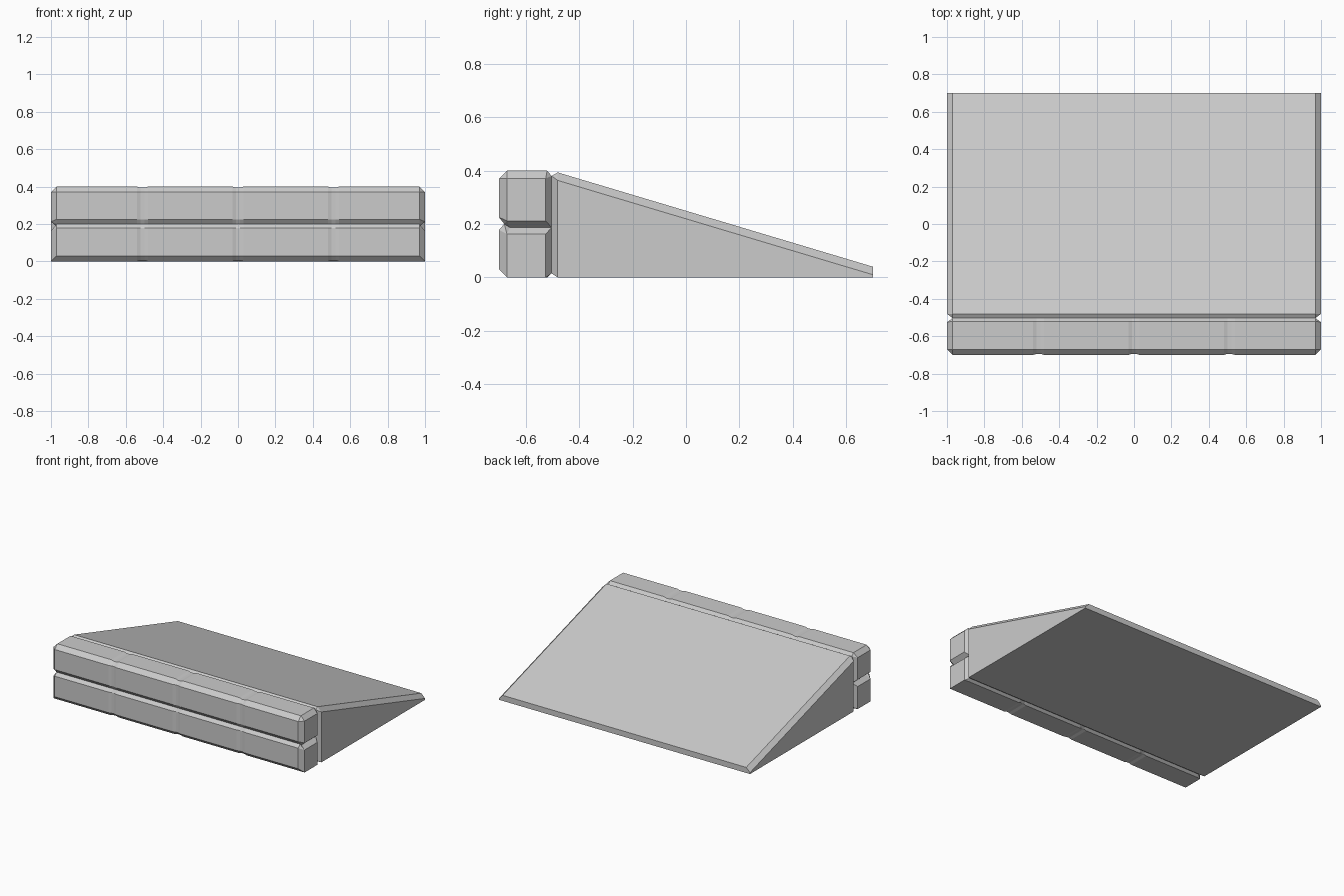
import bpy, bmesh

if "Cube" in bpy.data.objects:
    bpy.data.objects.remove(bpy.data.objects["Cube"])


def loft(name, stations):
    """Join closed (y, z) sections placed along x into a capped solid."""
    bm = bmesh.new()
    rings = [[bm.verts.new((x, y, z)) for y, z in sec] for x, sec in stations]
    n = len(rings[0])
    for a, b in zip(rings, rings[1:]):
        for i in range(n):
            j = (i + 1) % n
            bm.faces.new((a[i], a[j], b[j], b[i]))
    bm.faces.new(rings[0])
    bm.faces.new(rings[-1])
    bmesh.ops.remove_doubles(bm, verts=bm.verts, dist=1e-4)
    bmesh.ops.recalc_face_normals(bm, faces=bm.faces)
    me = bpy.data.meshes.new(name)
    bm.to_mesh(me)
    bm.free()
    ob = bpy.data.objects.new(name, me)
    bpy.context.collection.objects.link(ob)
    return ob


def sunk(sec, d=0.006):
    """Section at the bottom of a shallow vertical joint."""
    out = []
    for y, z in sec:
        y2 = y + d if y < -0.69 else y
        z2 = z - d if z > 0.39 else z + d if z < 0.001 else z
        out.append((y2, z2))
    return out


def wall_row(name, full, end):
    stations = [(-1, end), (-0.97, full)]
    for x in (-0.51, 0, 0.51):
        stations += [(x - 0.03, full), (x - 0.01, sunk(full)),
                     (x + 0.01, sunk(full)), (x + 0.03, full)]
    stations += [(0.97, full), (1, end)]
    return loft(name, stations)


# Upper row of wall slabs
wall_row("upper_wall_row",
         [(-.68, .2), (-.70, .225), (-.70, .37), (-.67, .40),
          (-.52, .40), (-.503, .38), (-.503, .187), (-.66, .187)],
         [(-.67, .212), (-.67, .212), (-.67, .37), (-.67, .37),
          (-.525, .37), (-.525, .37), (-.525, .212), (-.67, .212)])

# Lower row of wall slabs
wall_row("lower_wall_row",
         [(-.68, .2), (-.70, .178), (-.70, .03), (-.67, 0),
          (-.52, 0), (-.503, .015), (-.503, .187), (-.66, .187)],
         [(-.67, .162), (-.67, .162), (-.67, .0), (-.67, 0),
          (-.525, 0), (-.525, 0), (-.525, .162), (-.67, .162)])

# Sloping ramp behind the wall
ramp_full = [(-.503, .015), (-.503, .38), (-.48, .393), (.70, .04), (.70, 0), (-.48, 0)]
ramp_end = [(-.48, 0), (-.48, .363), (-.48, .363), (.70, .01), (.70, 0), (-.48, 0)]
loft("ramp", [(-1, ramp_end), (-.97, ramp_full), (.97, ramp_full), (1, ramp_end)])
